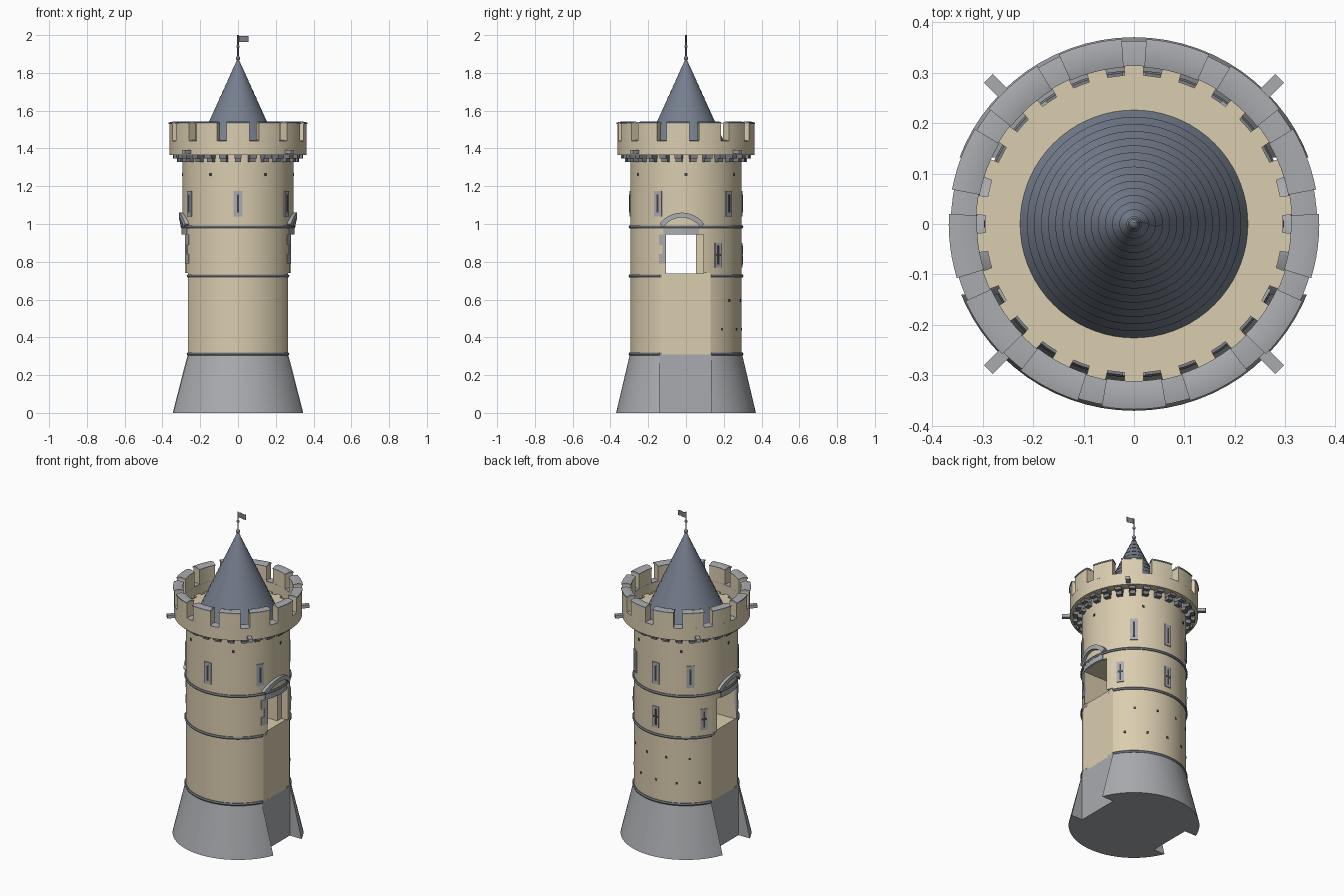
import bpy, bmesh
from math import radians, sin, cos, sqrt, pi

if "Cube" in bpy.data.objects:
    bpy.data.objects.remove(bpy.data.objects["Cube"])


def material(name, rgb):
    m = bpy.data.materials.new(name)
    m.diffuse_color = (*rgb, 1)
    m.use_nodes = True
    m.node_tree.nodes["Principled BSDF"].inputs["Base Color"].default_value = m.diffuse_color
    return m


TAN = material("sandstone", (0.70, 0.61, 0.43))
GREY = material("grey_stone", (0.40, 0.41, 0.43))
TRIM = material("dark_trim", (0.20, 0.21, 0.23))
SLATE = material("slate", (0.18, 0.21, 0.27))
DARK = material("dark_opening", (0.06, 0.06, 0.07))


def finish(bm, name, mat, smooth=True):
    bmesh.ops.remove_doubles(bm, verts=bm.verts, dist=1e-5)
    bmesh.ops.recalc_face_normals(bm, faces=bm.faces)
    me = bpy.data.meshes.new(name)
    bm.to_mesh(me)
    bm.free()
    ob = bpy.data.objects.new(name, me)
    bpy.context.collection.objects.link(ob)
    me.materials.append(mat)
    bpy.context.view_layer.objects.active = ob
    for o in bpy.context.selected_objects:
        o.select_set(False)
    ob.select_set(True)
    if smooth:
        bpy.ops.object.shade_smooth_by_angle(angle=radians(30))
    return ob


def sweep(bm, sections, closed):
    """Skin a row of closed cross-sections, with end caps when open."""
    rows = [[bm.verts.new(p) for p in s] for s in sections]
    n = len(rows[0])
    pairs = list(zip(rows, rows[1:])) + ([(rows[-1], rows[0])] if closed else [])
    for a, b in pairs:
        for i in range(n):
            j = (i + 1) % n
            bm.faces.new((a[i], a[j], b[j], b[i]))
    if not closed:
        bm.faces.new(rows[0])
        bm.faces.new(rows[-1])


def turn(profile, deg):
    a = radians(deg)
    return [(r * cos(a), r * sin(a), z) for r, z in profile]


def lathe(name, profile, mat, n=72):
    bm = bmesh.new()
    sweep(bm, [turn(profile, 360 * i / n) for i in range(n)], True)
    return finish(bm, name, mat)


def arcs(name, profile, mat, centres, half, n=6):
    bm = bmesh.new()
    for c in centres:
        sweep(bm, [turn(profile, c - half + 2 * half * i / n) for i in range(n + 1)], False)
    return finish(bm, name, mat)


def boxes(name, items, mat):
    """Radial boxes: (angle, inner r, outer r, width, z low, z high)."""
    bm = bmesh.new()
    for deg, r0, r1, w, z0, z1 in items:
        c, s = cos(radians(deg)), sin(radians(deg))
        sweep(bm, [[(r * c - t * s, r * s + t * c, z) for t, z in
                    ((-w / 2, z0), (w / 2, z0), (w / 2, z1), (-w / 2, z1))] for r in (r0, r1)], False)
    return finish(bm, name, mat, False)


def cut(ob, lo, hi):
    """Subtract an axis-aligned box."""
    bm = bmesh.new()
    sweep(bm, [[(x, lo[1], lo[2]), (x, hi[1], lo[2]), (x, hi[1], hi[2]), (x, lo[1], hi[2])]
               for x in (lo[0], hi[0])], False)
    cutter = finish(bm, "cutter", GREY, False)
    cutter.hide_render = True
    mod = ob.modifiers.new("cut", "BOOLEAN")
    mod.operation, mod.solver, mod.object = "DIFFERENCE", "EXACT", cutter
    bpy.context.view_layer.objects.active = ob
    bpy.ops.object.modifier_apply(modifier=mod.name)
    bpy.data.objects.remove(cutter)


def cut_sides(ob, x0, y0, y1, z0, z1):
    cut(ob, (x0, y0, z0), (0.6, y1, z1))
    cut(ob, (-0.6, y0, z0), (-x0, y1, z1))


def ring(z, r=0.304, h=0.008):
    return [(0.28, z - h), (r - 0.004, z - h), (r, z), (r - 0.004, z + h), (0.28, z + h)]


# Battered base and shaft, flattened where curtain walls would meet
base = lathe("battered_base", [(0, 0), (0.37, 0), (0.297, 0.31), (0, 0.31)], GREY)
cut_sides(base, 0.265, -0.14, 0.132, -0.1, 0.5)
shaft = lathe("tower_shaft", [(0, 0.305), (0.295, 0.305), (0.295, 1.385), (0, 1.385)], TAN)
cut_sides(shaft, 0.265, -0.14, 0.135, 0.2, 0.74)

# Doorways on both sides with a passage right through
cut_sides(shaft, 0.235, -0.105, 0.092, 0.738, 0.945)
cut(shaft, (-0.5, -0.105, 0.738), (0.5, 0.052, 0.945))

# String courses
for label, z in (("lower", 0.312), ("middle", 0.725), ("upper", 0.985)):
    course = lathe(label + "_string_course", ring(z), TRIM)
    if z < 0.9:
        cut_sides(course, 0.265, -0.14, 0.135, 0.2, 0.76)


# Door surrounds: quoins, lintel and hood arch following the round wall
def wall_x(y, r):
    return sqrt(r * r - y * y)


for label, side in (("right", 1), ("left", -1)):
    bm = bmesh.new()
    for y0, y1, z0, z1 in ((-0.142, -0.105, 0.79, 0.84), (-0.125, -0.105, 0.84, 0.89),
                           (-0.142, -0.105, 0.89, 0.945), (-0.12, 0.07, 0.945, 0.978)):
        secs = []
        for i in range(7):
            y = y0 + (y1 - y0) * i / 6
            secs.append([(side * wall_x(y, r), y, z) for r, z in
                         ((0.28, z0), (0.299, z0), (0.299, z1), (0.28, z1))])
        sweep(bm, secs, False)
    finish(bm, label + "_door_surround", GREY)
    bm = bmesh.new()
    secs = []
    for i in range(19):
        t = radians(36 + 6 * i)
        sec = []
        for rad, r in ((0.120, 0.285), (0.120, 0.312), (0.146, 0.312), (0.146, 0.285)):
            y = -0.022 + rad * cos(t)
            sec.append((side * wall_x(y, r), y, 0.914 + rad * sin(t)))
        secs.append(sec)
    sweep(bm, secs, False)
    finish(bm, label + "_hood_arch", GREY)

# Arrow slits: tall ones above, crossed ones at the back
tall = (-90, -150, -30, 50, 90, 130)
cross = (35, 90, 145)
boxes("slit_frames", [(a, 0.27, 0.300, 0.046, 1.04, 1.175) for a in tall]
      + [(a, 0.27, 0.300, 0.042, 0.77, 0.90) for a in cross], GREY)
boxes("slit_openings", [(a, 0.28, 0.301, 0.012, 1.06, 1.155) for a in tall]
      + [(a, 0.28, 0.301, 0.010, 0.785, 0.885) for a in cross]
      + [(a, 0.28, 0.3012, 0.032, 0.831, 0.842) for a in cross], DARK)

# Putlog holes
boxes("putlog_holes", [(30 + 60 * i - 90 + 30, 0.28, 0.297, 0.014, 1.255, 1.27)
                       for i in (0, 1, 2, 3, 4, 5) if False]
      + [(-60 + 60 * i, 0.28, 0.297, 0.014, 1.255, 1.27) for i in range(6)]
      + [(51 + 26 * i, 0.28, 0.297, 0.014, 0.588, 0.602) for i in range(4)]
      + [(40 + 25 * i, 0.28, 0.297, 0.014, 0.435, 0.449) for i in range(5)], DARK)

# Stepped corbels carrying the parapet, open slots between them
N = 13
step = 360 / N
corbel = [-90 + step / 2 * i for i in range(2 * N)]
boxes("corbels", [(a, 0.28, 0.322, 0.034, 1.328, 1.352) for a in corbel]
      + [(a, 0.28, 0.345, 0.038, 1.348, 1.376) for a in corbel], TRIM)
boxes("floor_bridges", [(a, 0.28, 0.32, 0.038, 1.37, 1.385) for a in corbel], TAN)

# Parapet wall, sill, merlons and coping
lathe("parapet_wall", [(0.313, 1.365), (0.363, 1.365), (0.363, 1.437), (0.313, 1.437)], TAN, 78)
lathe("crenel_sill", [(0.313, 1.436), (0.363, 1.436), (0.363, 1.440), (0.338, 1.444), (0.313, 1.442)], GREY, 78)
merlon = [-90 + step * i for i in range(N)]
half = step / 2 - 4.1
arcs("merlons", [(0.313, 1.436), (0.363, 1.436), (0.363, 1.532), (0.313, 1.532)], TAN, merlon, half)
arcs("merlon_coping", [(0.311, 1.53), (0.367, 1.53), (0.367, 1.537), (0.34, 1.543), (0.311, 1.535)],
     GREY, merlon, half + 0.3)

# Water spouts
boxes("water_spouts", [(45 + 90 * i, 0.35, 0.408, 0.024, 1.372, 1.392) for i in range(4)], GREY)

# Conical roof in overlapping slate courses
rows, z0, top = 16, 1.384, 1.88
prof = [(0, z0)]
for i in range(rows):
    za, zb = z0 + (top - z0) * i / rows, z0 + (top - z0) * (i + 1) / rows
    prof += [(0.454 * (top - za) + 0.001, za), (0.454 * (top - zb) - 0.001 if i < rows - 1 else 0.0, zb)]
lathe("conical_roof", prof, SLATE)

# Finial pole, knobs and flag
lathe("flag_pole", [(0, 1.86), (0.004, 1.86), (0.004, 2.0), (0, 2.0)], TRIM, 12)
for label, z, r in (("lower", 1.878, 0.012), ("upper", 1.94, 0.009)):
    lathe(label + "_knob", [(r * sin(pi * i / 8), z - r * cos(pi * i / 8)) for i in range(9)], TRIM, 16)
bm = bmesh.new()
sweep(bm, [[(x, 0.004 * sin(x * 110) + d, z) for d, z in
            ((-0.001, 1.964), (0.001, 1.964), (0.001, 1.996), (-0.001, 1.996))]
           for x in [0.055 * i / 8 for i in range(9)]], False)
finish(bm, "flag", TRIM)
